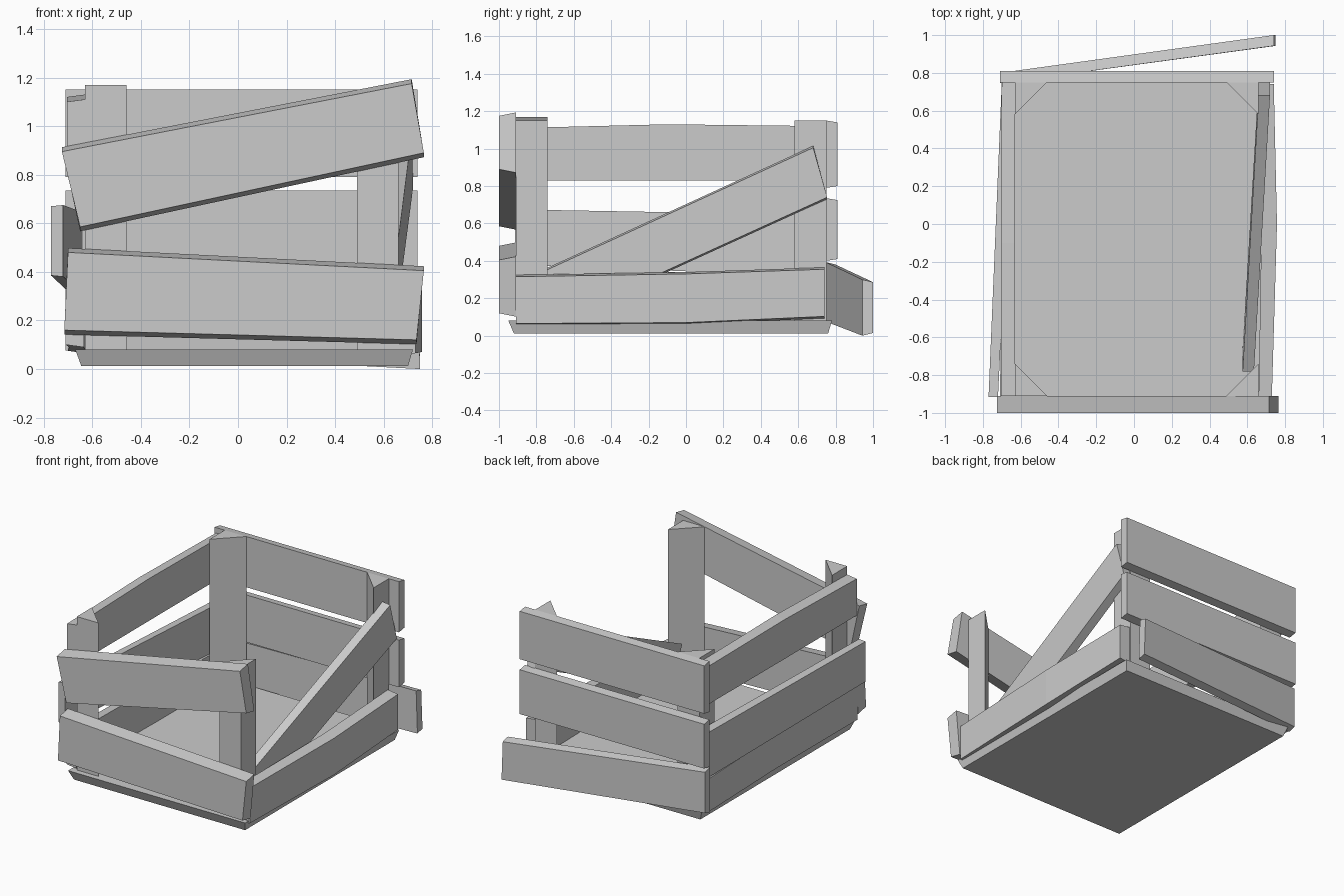
import bpy, bmesh

if "Cube" in bpy.data.objects:
    bpy.data.objects.remove(bpy.data.objects["Cube"])


def loft(name, loops):
    """Skin a row of matching closed loops and cap both ends."""
    bm = bmesh.new()
    rings = [[bm.verts.new(p) for p in loop] for loop in loops]
    n = len(rings[0])
    for a, b in zip(rings, rings[1:]):
        for i in range(n):
            j = (i + 1) % n
            bm.faces.new((a[i], a[j], b[j], b[i]))
    bm.faces.new(rings[0])
    bm.faces.new(rings[-1])
    bmesh.ops.recalc_face_normals(bm, faces=bm.faces)
    mesh = bpy.data.meshes.new(name)
    bm.to_mesh(mesh)
    bm.free()
    obj = bpy.data.objects.new(name, mesh)
    bpy.context.collection.objects.link(obj)
    return obj


def board(name, along, sections, taper=0.01):
    """Board running along 'x' or 'y'.
    Section: (u bottom, u top, z bottom, z top, inner depth, outer depth);
    the inner face is taller than the outer one by the taper."""
    loops = []
    for ub, ut, zb, zt, inner, outer in sections:
        pts = [(ub, outer, zb), (ut, outer, zt),
               (ut, inner, zt + taper), (ub, inner, zb - taper)]
        loops.append([(u, d, z) if along == 'x' else (d, u, z) for u, d, z in pts])
    return loft(name, loops)


# Floor slab, narrowing towards the ground
def rect(x0, x1, y0, y1, z):
    return [(x0, y0, z), (x1, y0, z), (x1, y1, z), (x0, y1, z)]


loft("floor", [rect(-0.645, 0.70, -0.92, 0.76, 0.012),
               rect(-0.67, 0.72, -0.95, 0.78, 0.08)])

# Triangular corner posts
for name, x, y, top in (("front_left_post", -0.63, -0.91, 1.17),
                        ("front_right_post", 0.66, -0.91, 1.15),
                        ("back_left_post", -0.63, 0.75, 1.15),
                        ("back_right_post", 0.66, 0.75, 1.15)):
    sx = 0.17 if x < 0 else -0.17
    sy = 0.17 if y < 0 else -0.17
    tri = [(x, y), (x + sx, y), (x, y + sy)]
    loft(name, [[(px, py, z) for px, py in tri] for z in (0.07, top)])

# Front boards, the upper one hanging crooked
board("front_upper_board", 'x', [(-0.65, -0.725, 0.585, 0.895, -0.91, -1.0),
                                 (0.765, 0.715, 0.89, 1.175, -0.91, -1.0)], 0.018)
board("front_lower_board", 'x', [(-0.715, -0.70, 0.16, 0.48, -0.91, -1.0),
                                 (0.735, 0.765, 0.12, 0.405, -0.91, -1.0)], 0.018)

# Back boards, the lowest one sprung loose at the right end
board("back_upper_board", 'x', [(-0.71, -0.71, 0.80, 1.14, 0.75, 0.81),
                                (0.74, 0.74, 0.80, 1.14, 0.75, 0.81)])
board("back_middle_board", 'x', [(-0.71, -0.71, 0.41, 0.725, 0.75, 0.81),
                                 (0.74, 0.74, 0.41, 0.725, 0.75, 0.81)])
board("back_lower_board", 'x', [(-0.71, -0.71, 0.09, 0.38, 0.745, 0.80),
                                (0.75, 0.74, 0.014, 0.286, 0.943, 1.0)], 0.014)

# Left boards, the middle one pulled outwards at the front
board("left_upper_board", 'y', [(-0.91, -0.91, 0.84, 1.10, -0.63, -0.705),
                                (-0.1, -0.1, 0.84, 1.12, -0.63, -0.705),
                                (0.75, 0.75, 0.84, 1.11, -0.63, -0.70)])
board("left_middle_board", 'y', [(-0.915, -0.915, 0.385, 0.67, -0.72, -0.77),
                                 (0.75, 0.75, 0.32, 0.64, -0.64, -0.70)], 0.005)
board("left_lower_board", 'y', [(-0.91, -0.91, 0.10, 0.34, -0.635, -0.71),
                                (0.0, 0.0, 0.09, 0.33, -0.63, -0.695),
                                (0.75, 0.75, 0.075, 0.31, -0.63, -0.70)])

# Right boards: a bowed lower one and a fallen diagonal one
board("right_lower_board", 'y', [(-0.91, -0.91, 0.065, 0.315, 0.66, 0.73),
                                 (0.0, 0.0, 0.07, 0.33, 0.675, 0.757),
                                 (0.74, 0.74, 0.103, 0.355, 0.66, 0.74)])
board("right_fallen_board", 'y', [(-0.66, -0.78, 0.095, 0.335, 0.575, 0.635),
                                  (0.755, 0.68, 0.74, 1.005, 0.66, 0.72)])
